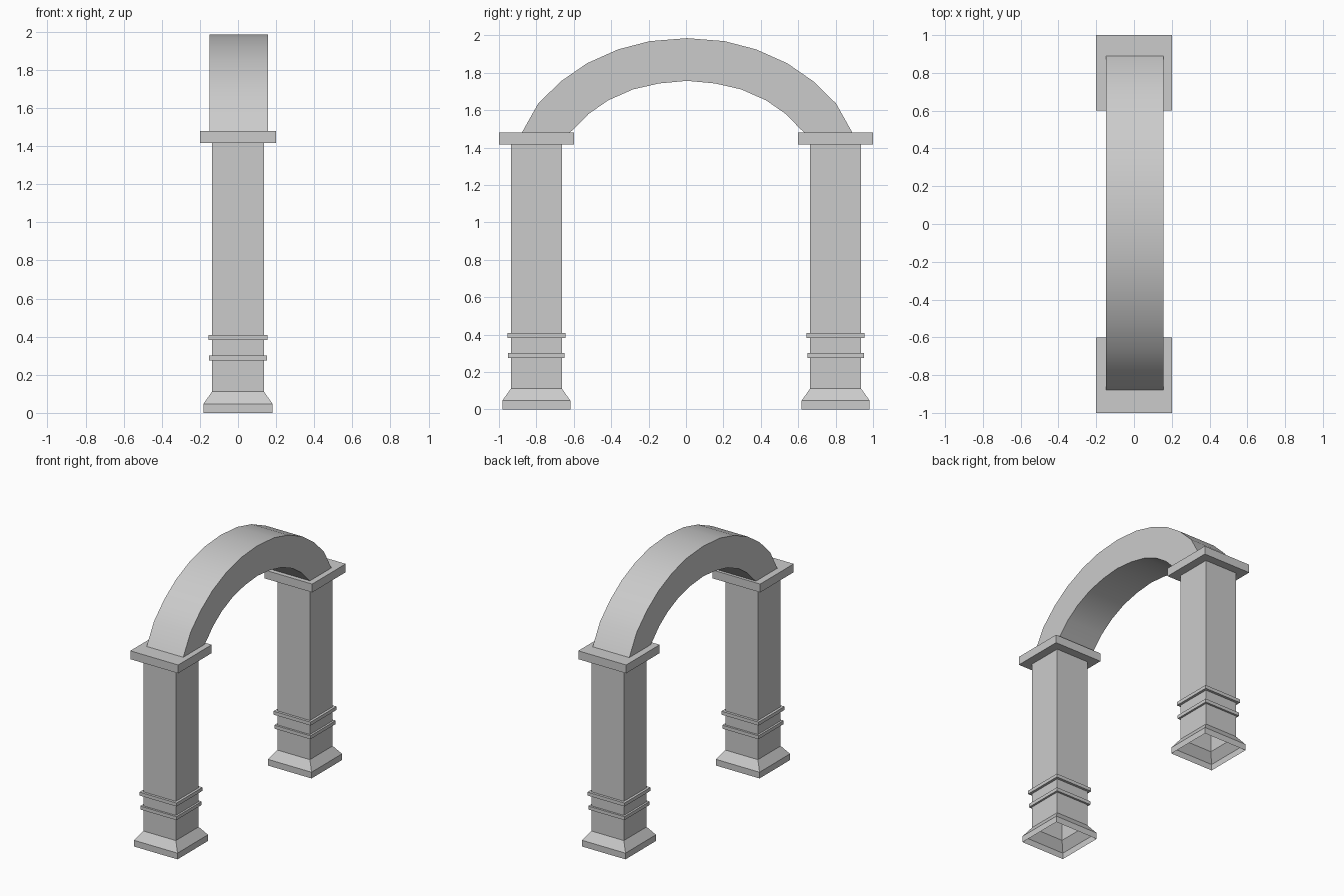
import bpy, bmesh

if "Cube" in bpy.data.objects:
    bpy.data.objects.remove(bpy.data.objects["Cube"])


def finish(name, bm):
    bmesh.ops.recalc_face_normals(bm, faces=bm.faces)
    me = bpy.data.meshes.new(name)
    bm.to_mesh(me)
    bm.free()
    ob = bpy.data.objects.new(name, me)
    bpy.context.collection.objects.link(ob)
    return ob


def square_loft(name, y, profile, closed=False):
    """Stack square rings of (half width, z); optionally cap both ends."""
    bm = bmesh.new()
    rings = [[bm.verts.new((sx * h, y + sy * h, z))
              for sx, sy in ((-1, -1), (1, -1), (1, 1), (-1, 1))]
             for h, z in profile]
    for a, b in zip(rings, rings[1:]):
        for i in range(4):
            j = (i + 1) % 4
            bm.faces.new((a[i], a[j], b[j], b[i]))
    if closed:
        bm.faces.new(rings[0][::-1])
        bm.faces.new(rings[-1])
    return finish(name, bm)


SHAFT = 0.136

for side, y in (("front", -0.8), ("back", 0.8)):
    # Hollow shaft with flared foot, open underneath
    square_loft(side + "_pillar", y,
                [(0.182, 0), (0.182, 0.047), (SHAFT, 0.112), (SHAFT, 1.417)])
    # Two raised bands around the shaft
    for label, half, lo, hi in (("lower", 0.151, 0.276, 0.302),
                                ("upper", 0.155, 0.382, 0.408)):
        square_loft(f"{side}_{label}_band", y,
                    [(SHAFT, lo), (half, lo), (half, hi), (SHAFT, hi)])
    # Flat capital slab
    square_loft(side + "_capital", y, [(0.2, 1.417), (0.2, 1.48)], True)

# Arch: half profiles of the outer and inner curves, mirrored
outer = [(0, 1.985), (0.2, 1.969), (0.369, 1.925), (0.535, 1.851),
         (0.674, 1.755), (0.796, 1.636), (0.887, 1.474)]
inner = [(0, 1.757), (0.15, 1.743), (0.29, 1.711), (0.423, 1.652),
         (0.527, 1.58), (0.605, 1.5), (0.635, 1.474)]


def mirrored(half):
    return [(-y, z) for y, z in half[:0:-1]] + half


bm = bmesh.new()
X0, X1, YC = -0.149, 0.157, 0.006
sections = []
for (yo, zo), (yi, zi) in zip(mirrored(outer), mirrored(inner)):
    sections.append([bm.verts.new(p) for p in (
        (X0, yo + YC, zo), (X1, yo + YC, zo),
        (X1, yi + YC, zi), (X0, yi + YC, zi))])
for a, b in zip(sections, sections[1:]):
    for i in range(4):
        j = (i + 1) % 4
        bm.faces.new((a[i], a[j], b[j], b[i]))
bm.faces.new(sections[0][::-1])
bm.faces.new(sections[-1])
arch = finish("arch", bm)

# Smooth curve, sharp edges
bpy.context.view_layer.objects.active = arch
arch.select_set(True)
bpy.ops.object.shade_smooth_by_angle(angle=0.6)
